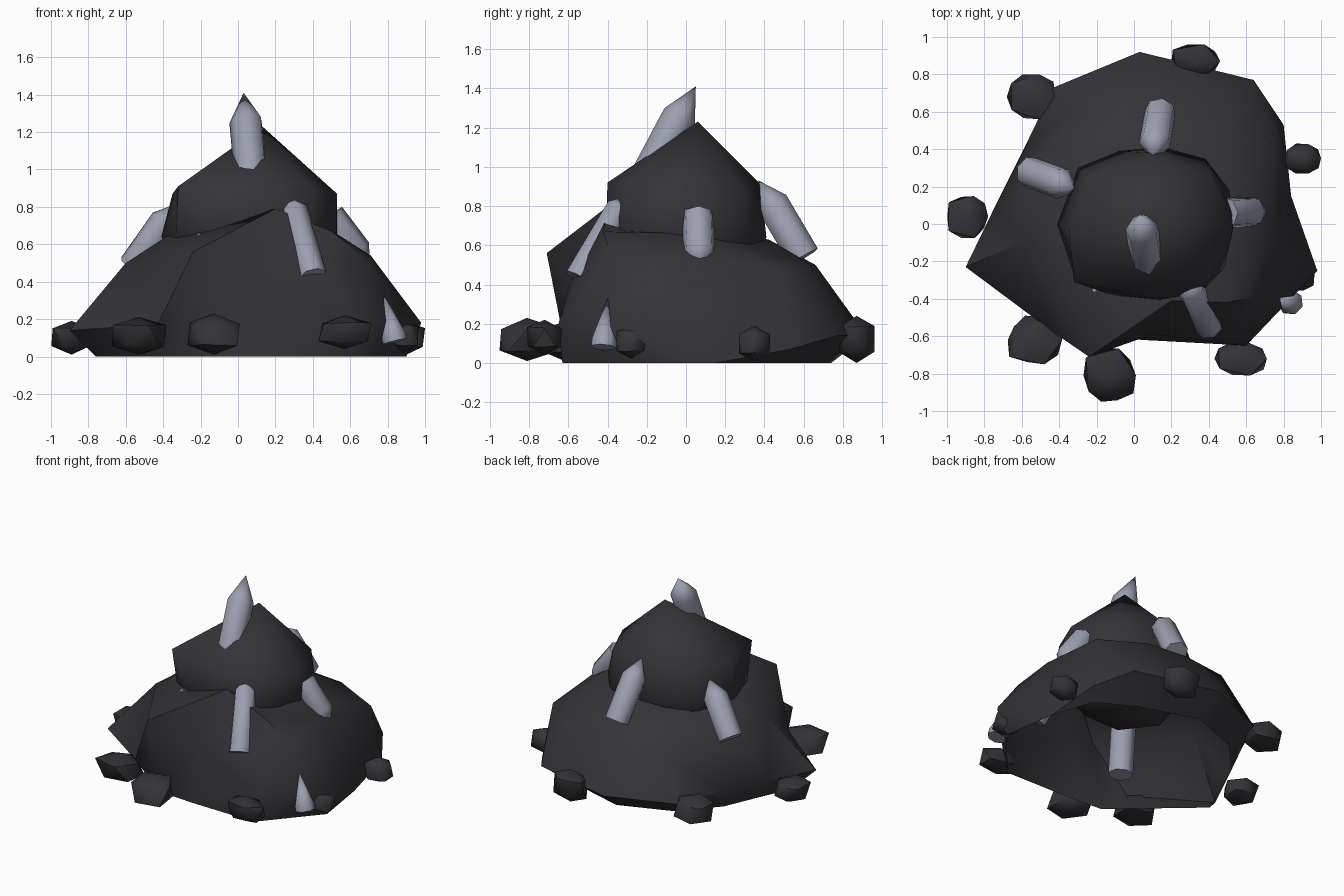
import bpy, bmesh, random
from math import radians
from mathutils import Vector

cube = bpy.data.objects.get("Cube")
if cube:
    bpy.data.objects.remove(cube, do_unlink=True)


def material(name, rgb):
    m = bpy.data.materials.new(name)
    m.use_nodes = True
    m.diffuse_color = (*rgb, 1)
    m.node_tree.nodes["Principled BSDF"].inputs["Base Color"].default_value = (*rgb, 1)
    return m


stone = material("dark stone", (0.034, 0.034, 0.04))
crystal = material("pale crystal", (0.33, 0.345, 0.43))


def finish(name, bm, mat, angle):
    mesh = bpy.data.meshes.new(name)
    bm.to_mesh(mesh)
    bm.free()
    mesh.materials.append(mat)
    ob = bpy.data.objects.new(name, mesh)
    bpy.context.collection.objects.link(ob)
    bpy.ops.object.select_all(action='DESELECT')
    bpy.context.view_layer.objects.active = ob
    ob.select_set(True)
    bpy.ops.object.shade_smooth_by_angle(angle=radians(angle))
    return ob


def boulder(name, points, centre, open_bottom=False, angle=50):
    """Faceted stone: corners joined as seen from the centre, so dents are kept."""
    centre = Vector(centre)
    bm = bmesh.new()
    place = {}
    for p in points:
        v = bm.verts.new((Vector(p) - centre).normalized())
        place[v] = Vector(p)
    bmesh.ops.convex_hull(bm, input=bm.verts[:])
    for v in bm.verts:
        v.co = place[v]
    bmesh.ops.recalc_face_normals(bm, faces=bm.faces[:])
    if open_bottom:
        under = [f for f in bm.faces if all(v.co.z < 0.001 for v in f.verts)]
        bmesh.ops.delete(bm, geom=under, context='FACES')
    return finish(name, bm, stone, angle)


def shard(name, base, tip, radius, cone=0.3, sides=7):
    """Prism crystal ending in a point."""
    base, tip = Vector(base), Vector(tip)
    turn = (tip - base).to_track_quat('Z', 'Y')
    length = (tip - base).length
    bm = bmesh.new()
    bmesh.ops.create_circle(bm, cap_ends=True, segments=sides, radius=radius)
    out = bmesh.ops.extrude_face_region(bm, geom=bm.faces[:])
    top = [v for v in out["geom"] if isinstance(v, bmesh.types.BMVert)]
    for v in top:
        v.co.z += length * (1 - cone)
    cap = [f for f in bm.faces if all(v in top for v in f.verts)]
    peak = bmesh.ops.poke(bm, faces=cap)["verts"][0]
    peak.co.z = length
    for v in bm.verts:
        v.co = base + turn @ v.co
    bmesh.ops.recalc_face_normals(bm, faces=bm.faces[:])
    return finish(name, bm, crystal, 56)


# Mound: foot, widest rim, shoulders and crown
foot = [(-.76, -.12), (-.22, -.6), (.05, -.62), (.57, -.63), (.9, -.25), (.84, .15),
        (.74, .45), (.48, .6), (.05, .74), (-.32, .6), (-.55, .35), (-.68, .05)]
rim = [(-.9, -.23, .14), (-.43, -.58, .17), (.6, -.65, .2), (.98, -.25, .18), (.8, .53, .07),
       (.64, .77, .14), (.03, .92, .14), (-.43, .73, .13), (-.58, .42, .14), (-.74, .1, .14)]
shoulder = [(-.24, -.71, .56), (.2, -.41, .79), (.5, -.42, .67), (.38, -.57, .45),
            (.1, -.59, .42), (.69, -.38, .52), (.71, -.05, .54), (.74, .49, .47),
            (.4, .63, .5), (.1, .66, .5), (-.2, .67, .46), (-.55, .18, .52), (-.6, -.1, .5)]
crown = [(-.37, -.1, .65), (.52, .05, .66), (.1, .42, .63), (-.2, .35, .6), (.1, 0, .68)]
boulder("mound", [(x, y, 0) for x, y in foot] + rim + shoulder + crown, (0, 0, .22), True)

# Peak stone sunk into the mound
ring = [(-.41, 0), (-.3, .3), (-.08, .39), (.15, .41), (.38, .35), (.51, .18), (.53, -.03),
        (.48, -.24), (.36, -.37), (.15, -.41), (-.12, -.38), (-.33, -.24)]
peak = [(x, y, .64) for x, y in ring]
peak += [(.06 + (x - .06) * .6, y * .6, .38) for x, y in ring[::2]]
peak += [(-.35, -.02, .87), (-.24, .24, .9), (.1, .38, .91), (.4, .28, .88), (.53, -.02, .87),
         (.4, -.3, .89), (.12, -.4, .92), (-.32, -.31, .91), (.13, .06, 1.23)]
boulder("peak_stone", peak, (.06, 0, .7))

# Crystals: base, tip, radius, share of length taken by the point
shards = {
    "top": ((.07, -.19, .96), (.03, .05, 1.41), .09, .34),
    "front": ((.4, -.55, .43), (.28, -.3, .85), .075, .16),
    "left_side": ((.49, .06, .75), (.71, .07, .46), .083, .35),
    "back": ((.14, .6, .54), (.1, .37, .93), .085, .3),
    "right_side": ((-.56, .28, .48), (-.32, .19, .82), .085, .3),
    "small": ((.84, -.42, .08), (.78, -.4, .33), .067, .85),
    "buried": ((-.2, -.38, .16), (-.21, -.35, .67), .085, .3),
}
for name, (base, tip, radius, cone) in shards.items():
    shard(name + "_crystal", base, tip, radius, cone)

# Loose stones around the foot: centre and half sizes
random.seed(4)
stones = [((-.89, .04, .1), (.11, .115, .09)), ((-.55, .68, .11), (.13, .12, .1)),
          ((.33, .87, .12), (.13, .09, .12)), ((.9, .35, .1), (.1, .08, .09)),
          ((.57, -.72, .13), (.14, .09, .09)), ((-.13, -.81, .12), (.14, .145, .11)),
          ((-.53, -.62, .11), (.145, .13, .1)), ((.88, -.27, .11), (.085, .085, .09))]
for i, (centre, size) in enumerate(stones):
    bm = bmesh.new()
    bmesh.ops.create_icosphere(bm, subdivisions=1, radius=1.2)
    points = []
    for v in bm.verts:
        d = v.co * random.uniform(.88, 1.1)
        points.append([c + s * max(-1, min(1, k)) for c, s, k in zip(centre, size, d)])
    bm.free()
    boulder(f"loose_stone_{i + 1}", points, centre)
